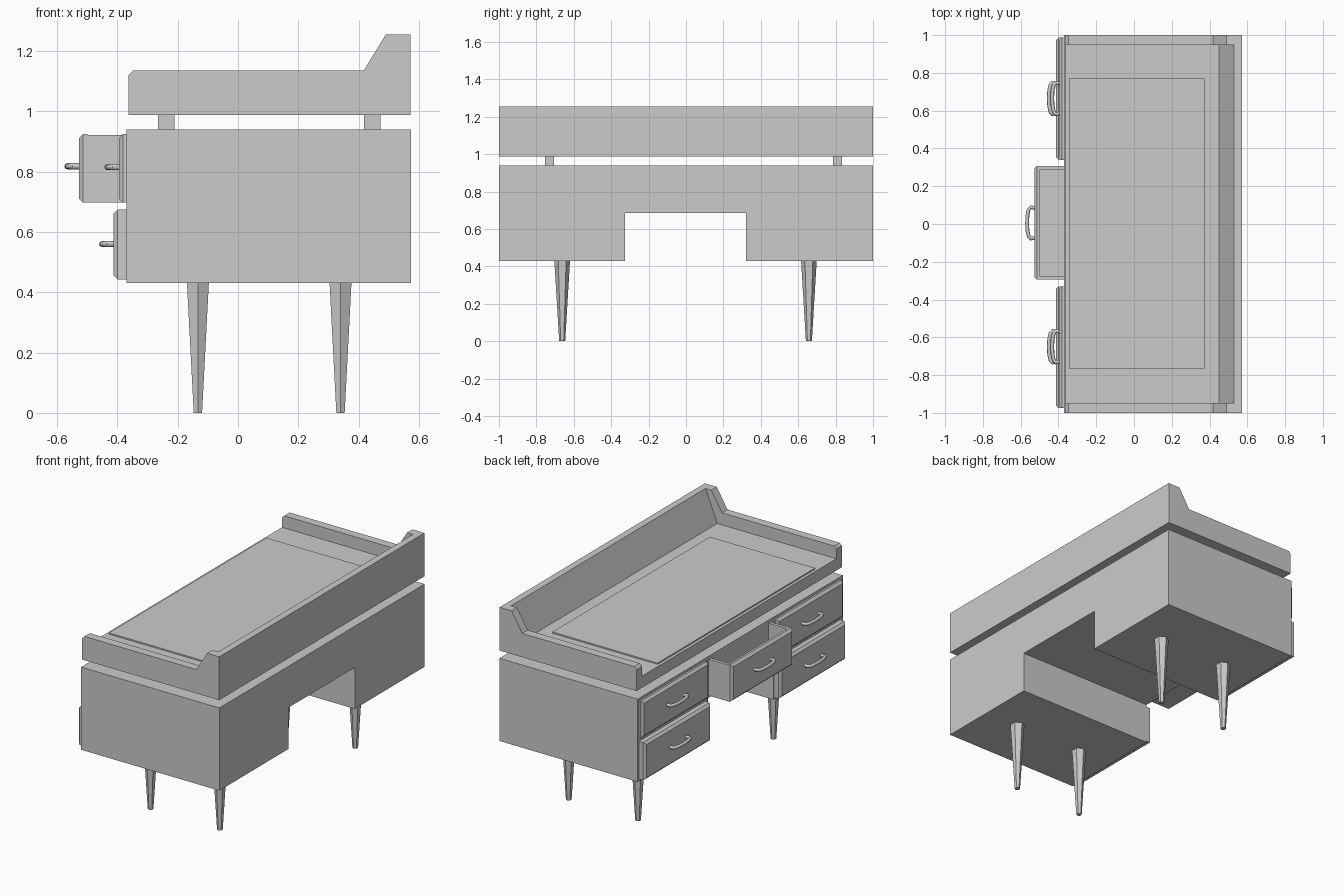
import bpy, bmesh, math

if "Cube" in bpy.data.objects:
    bpy.data.objects.remove(bpy.data.objects["Cube"])


def make(name, verts, faces):
    me = bpy.data.meshes.new(name)
    me.from_pydata(verts, [], faces)
    bm = bmesh.new()
    bm.from_mesh(me)
    bmesh.ops.recalc_face_normals(bm, faces=bm.faces)
    bm.to_mesh(me)
    bm.free()
    ob = bpy.data.objects.new(name, me)
    bpy.context.collection.objects.link(ob)
    return ob


def loft(name, rings):
    # closed solid through matching vertex rings
    n = len(rings[0])
    verts = [v for r in rings for v in r]
    faces = [tuple(range(n)), tuple(range(len(verts) - n, len(verts)))]
    for k in range(len(rings) - 1):
        for i in range(n):
            j = (i + 1) % n
            faces.append((k * n + i, k * n + j, (k + 1) * n + j, (k + 1) * n + i))
    return make(name, verts, faces)


def box(name, x0, x1, y0, y1, z0, z1):
    ring = [(x0, y0), (x1, y0), (x1, y1), (x0, y1)]
    return loft(name, [[(x, y, z) for x, y in ring] for z in (z0, z1)])


def prism_x(name, yz, x0, x1):
    return loft(name, [[(x, y, z) for y, z in yz] for x in (x0, x1)])


def prism_y(name, xz, y0, y1):
    return loft(name, [[(x, y, z) for x, z in xz] for y in (y0, y1)])


def drawer_front(name, xf, xb, y0, y1, z0, z1, c=0.014):
    # slab with a chamfered face towards -x
    def rect(x, d):
        return [(x, y0 + d, z0 + d), (x, y1 - d, z0 + d),
                (x, y1 - d, z1 - d), (x, y0 + d, z1 - d)]
    return loft(name, [rect(xb, 0), rect(xf + c, 0), rect(xf, c)])


def handle(name, xf, yc, zc):
    # bow handle swept as a round tube
    pts = [(0.005, -0.078), (-0.018, -0.084), (-0.029, -0.072), (-0.036, -0.04),
           (-0.038, 0), (-0.036, 0.04), (-0.029, 0.072), (-0.018, 0.084), (0.005, 0.078)]
    cu = bpy.data.curves.new(name, 'CURVE')
    cu.dimensions = '3D'
    cu.bevel_depth = 0.010
    cu.bevel_resolution = 2
    cu.use_fill_caps = True
    sp = cu.splines.new('POLY')
    sp.points.add(len(pts) - 1)
    for p, (x, y) in zip(sp.points, pts):
        p.co = (xf + x, yc + y, zc, 1)
    ob = bpy.data.objects.new(name, cu)
    bpy.context.collection.objects.link(ob)
    bpy.ops.object.select_all(action='DESELECT')
    ob.select_set(True)
    bpy.context.view_layer.objects.active = ob
    bpy.ops.object.convert(target='MESH')
    bpy.ops.object.shade_smooth_by_angle(angle=math.radians(50))


# Cabinet body with the open kneehole
prism_x("cabinet_body", [(-1, 0.43), (-0.325, 0.43), (-0.325, 0.685), (0.32, 0.685),
                         (0.32, 0.43), (1, 0.43), (1, 0.94), (-1, 0.94)], -0.37, 0.573)

# Six-sided tapered legs
for x in (-0.133, 0.34):
    for y in (-0.662, 0.657):
        rings = []
        for r, z in ((0.016, 0), (0.042, 0.432)):
            rings.append([(x + r * math.sin(i * math.pi / 3),
                           y + r * math.cos(i * math.pi / 3), z) for i in range(6)])
        loft("leg", rings)

# Spacer blocks under the raised top
for x in (-0.238, 0.445):
    for y in (-0.73, 0.81):
        box("spacer_block", x - 0.027, x + 0.027, y - 0.025, y + 0.025, 0.935, 0.995)

# Raised top: floor, stepped sides, sloped back and writing panel
box("top_floor", -0.363, 0.46, -0.95, 0.95, 0.988, 1.06)
side = [(-0.363, 0.988), (0.572, 0.988), (0.572, 1.255), (0.49, 1.255),
        (0.417, 1.135), (-0.348, 1.135), (-0.363, 1.12)]
prism_y("top_side", side, -1, -0.947)
prism_y("top_side", side, 0.947, 1)
prism_y("top_back", [(0.45, 0.988), (0.572, 0.988), (0.572, 1.255),
                     (0.53, 1.255), (0.45, 1.06)], -0.95, 0.95)
box("writing_panel", -0.345, 0.373, -0.765, 0.77, 1.055, 1.068)

# Side drawers, the lower ones slightly pulled out
for y0, y1, yc in ((-0.975, -0.33, -0.65), (0.34, 0.987, 0.665)):
    for xf, z0, z1, zc in ((-0.395, 0.697, 0.925, 0.815), (-0.413, 0.442, 0.675, 0.56)):
        drawer_front("side_drawer_front", xf, -0.365, y0, y1, z0, z1)
        handle("drawer_handle", xf, yc, zc)

# Middle drawer, pulled out and open on top
drawer_front("middle_drawer_front", -0.528, -0.50, -0.295, 0.307, 0.697, 0.925)
box("middle_drawer_side", -0.502, -0.365, -0.295, -0.275, 0.697, 0.922)
box("middle_drawer_side", -0.502, -0.365, 0.287, 0.307, 0.697, 0.922)
box("middle_drawer_floor", -0.502, -0.365, -0.278, 0.29, 0.697, 0.717)
handle("drawer_handle", -0.528, 0.006, 0.818)
